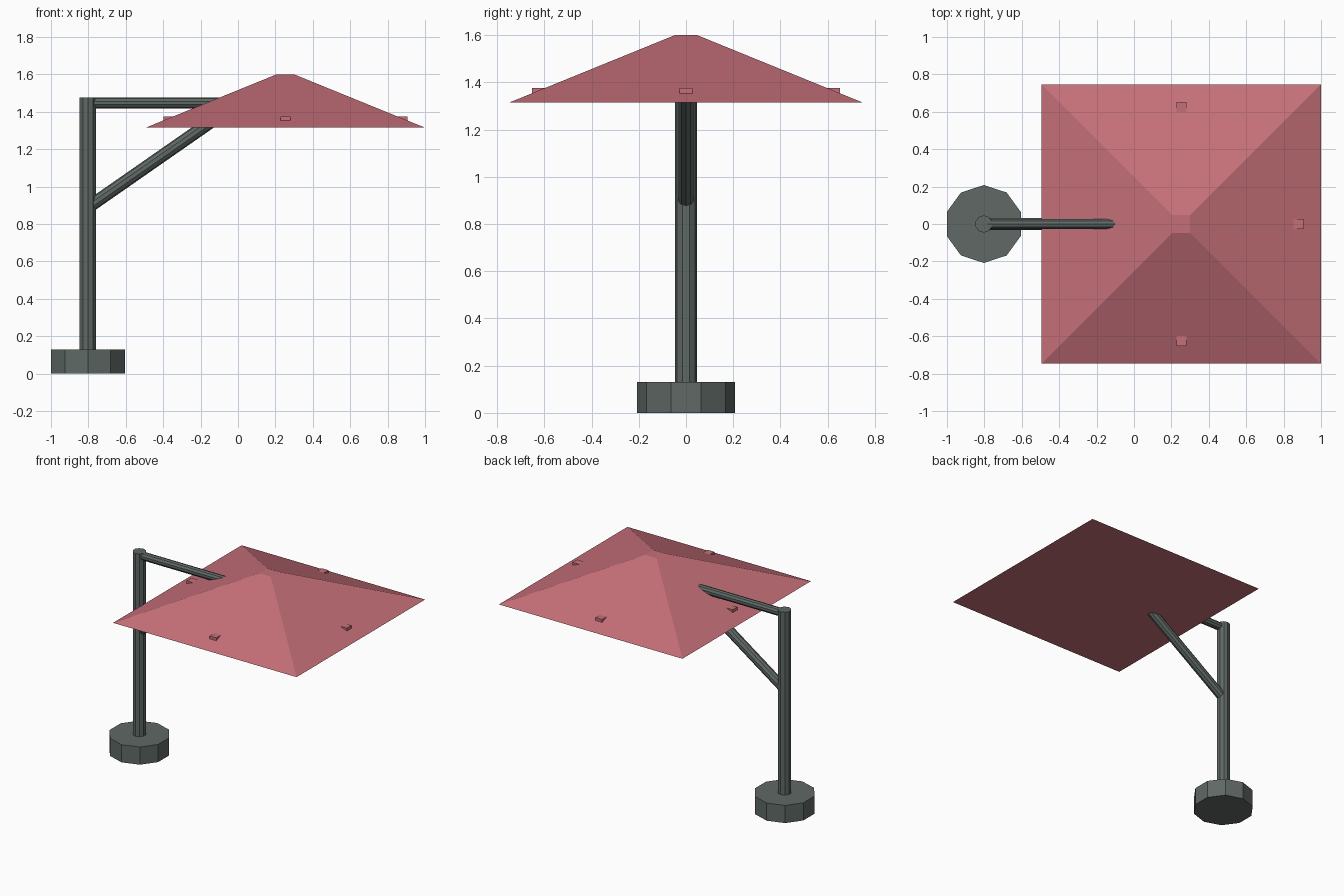
import bpy, math
from mathutils import Vector

if "Cube" in bpy.data.objects:
    bpy.data.objects.remove(bpy.data.objects["Cube"])


def material(name, rgb):
    m = bpy.data.materials.new(name)
    m.diffuse_color = (*rgb, 1)
    m.use_nodes = True
    m.node_tree.nodes["Principled BSDF"].inputs["Base Color"].default_value = m.diffuse_color
    return m


METAL = material("dark_metal", (0.115, 0.14, 0.13))
FABRIC = material("red_fabric", (0.56, 0.16, 0.19))


def rod(name, start, end, radius, sides=10):
    """Flat-sided cylinder between two points."""
    a, b = Vector(start), Vector(end)
    bpy.ops.mesh.primitive_cylinder_add(vertices=sides, radius=radius,
                                        depth=(b - a).length, location=(a + b) / 2)
    ob = bpy.context.object
    ob.name = name
    ob.rotation_euler = (b - a).to_track_quat('Z', 'Y').to_euler()
    if abs((b - a).normalized().z) > 0.999:
        ob.rotation_euler = (0, 0, 0)
    ob.data.materials.append(METAL)
    return ob


PX, CX = -0.803, 0.253   # post and canopy centres

# Stand
rod("base", (PX, 0, 0), (PX, 0, 0.13), 0.208)
rod("post", (PX, 0, 0.13), (PX, 0, 1.475), 0.046)
rod("arm", (PX + 0.02, 0, 1.447), (CX, 0, 1.447), 0.029)
rod("brace", (PX + 0.02, 0, 0.902), (-0.06, 0, 1.405), 0.034)

# Canopy: a solid truncated square pyramid
H = 0.747
bpy.ops.mesh.primitive_cone_add(vertices=4, radius1=H * math.sqrt(2),
                                radius2=0.047 * math.sqrt(2), depth=0.285,
                                location=(CX, 0, 1.315 + 0.285 / 2),
                                rotation=(0, 0, math.pi / 4))
canopy = bpy.context.object
canopy.name = "canopy"
canopy.data.materials.append(FABRIC)

# Small rib ends poking through each side of the canopy
for i in range(4):
    a = i * math.pi / 2
    r = 0.612
    bpy.ops.mesh.primitive_cube_add(size=1, location=(CX + r * math.cos(a), r * math.sin(a), 1.364),
                                    rotation=(0, 0, a))
    tab = bpy.context.object
    tab.name = f"rib_end_{i + 1}"
    tab.scale = (0.08, 0.054, 0.022)
    tab.data.materials.append(FABRIC)
